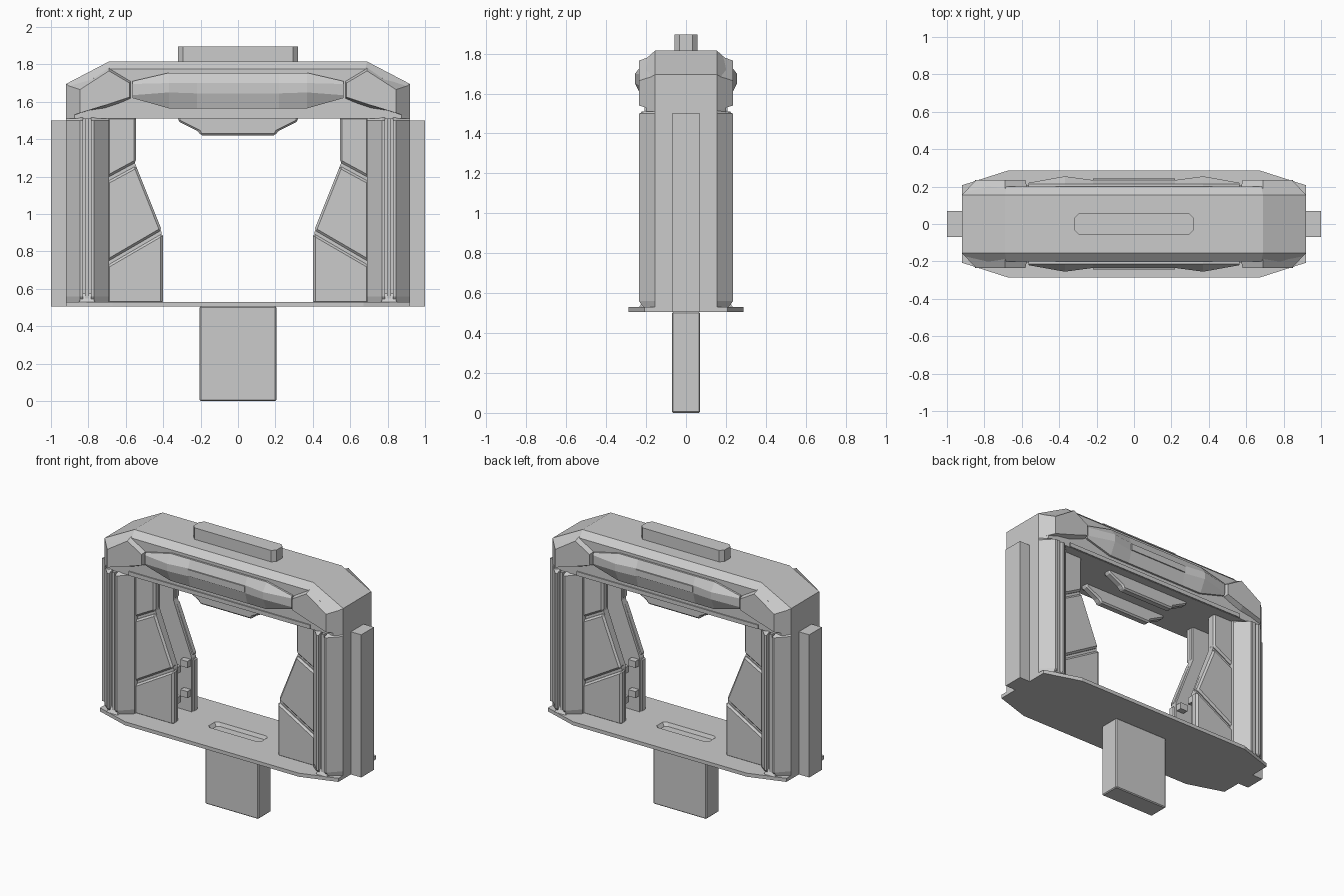
import bpy, bmesh

if "Cube" in bpy.data.objects:
    bpy.data.objects.remove(bpy.data.objects["Cube"])


def loft(name, rings, mirror="", bevel=0.0):
    """Skin equal-length rings of 3D points, cap both ends."""
    bm = bmesh.new()
    vs = [[bm.verts.new(p) for p in r] for r in rings]
    n = len(rings[0])
    for a, b in zip(vs, vs[1:]):
        for i in range(n):
            j = (i + 1) % n
            bm.faces.new((a[i], a[j], b[j], b[i]))
    bm.faces.new(vs[0])
    bm.faces.new(vs[-1])
    bmesh.ops.recalc_face_normals(bm, faces=bm.faces)
    me = bpy.data.meshes.new(name)
    bm.to_mesh(me)
    bm.free()
    ob = bpy.data.objects.new(name, me)
    bpy.context.collection.objects.link(ob)
    if bevel:
        m = ob.modifiers.new("bevel", 'BEVEL')
        m.width, m.segments = bevel, 1
    if mirror:
        m = ob.modifiers.new("mirror", 'MIRROR')
        m.use_axis = ('x' in mirror, 'y' in mirror, False)
    return ob


def xz(pts, y):
    return [(x, y, z) for x, z in pts]


def xy(pts, z):
    return [(x, y, z) for x, y in pts]


def box(name, x0, x1, y0, y1, z0, z1, mirror="", bevel=0.0):
    r = [(x0, y0), (x1, y0), (x1, y1), (x0, y1)]
    return loft(name, [xy(r, z0), xy(r, z1)], mirror, bevel)


def octa(x, y, cx, cy):
    """Rectangle of half size x, y with clipped corners."""
    q = [(x, y - cy), (x - cx, y)]
    right = [(x, -y + cy)] + q
    left = [(-a, b) for a, b in reversed(right)]
    return right + left + [(-x + cx, -y), (x - cx, -y)]


# Base plate with a tapered slot
o = octa(0.92, 0.287, 0.25, 0.08)
plate = loft("base_plate", [xy(o, 0.505), xy(o, 0.53)])
cutter = loft("slot_cutter", [xy(octa(0.17, 0.03, 0.03, 0.01), 0.48),
                              xy(octa(0.21, 0.055, 0.02, 0.02), 0.54)])
cutter.hide_render = True
cutter.hide_viewport = True
m = plate.modifiers.new("slot", 'BOOLEAN')
m.operation, m.object, m.solver = 'DIFFERENCE', cutter, 'EXACT'

# Stem, side plates, top handle
box("stem", -0.205, 0.205, -0.07, 0.07, 0, 0.506, bevel=0.006)
box("side_plate", 0.91, 1.0, -0.07, 0.07, 0.505, 1.5, "x")
h = octa(0.32, 0.057, 0.025, 0.025)
loft("top_handle", [xy(h, 1.80), xy(h, 1.895)])

# Columns with a vertical channel front and back
half = [(0.92, -0.155), (0.845, -0.235), (0.83, -0.235), (0.83, -0.19),
        (0.785, -0.19), (0.785, -0.235), (0.77, -0.235), (0.69, -0.155)]
section = half + [(x, -y) for x, y in reversed(half)]


def clamp(lim):
    return [(x, max(-lim, min(lim, y))) for x, y in section]


loft("column", [xy(clamp(0.215), 0.53), xy(section, 0.56), xy(section, 1.5),
                xy(clamp(0.2), 1.515), xy(clamp(0.2), 1.55)], "x")
box("channel_rod", 0.797, 0.818, -0.222, -0.18, 0.53, 1.51, "xy")
loft("column_foot", [xy([(0.765, -0.235), (0.85, -0.235), (0.85, -0.18), (0.765, -0.18)], 0.53),
                     xy([(0.785, -0.205), (0.83, -0.205), (0.83, -0.18), (0.785, -0.18)], 0.575)], "xy")


# Header beam, chamfered towards front and back
def arch(x, z_side, x_top, z_top):
    return [(x, 1.51), (x, z_side), (x_top, z_top),
            (-x_top, z_top), (-x, z_side), (-x, 1.51)]


big, small = arch(0.92, 1.695, 0.69, 1.815), arch(0.875, 1.67, 0.68, 1.775)
loft("header", [xz(small, -0.2), xz(big, -0.155), xz(big, 0.155), xz(small, 0.2)])

# Raised shoulders on the header corners
loft("shoulder", [
    xz([(0.565, 1.61), (0.565, 1.72), (0.69, 1.795), (0.92, 1.69), (0.92, 1.515), (0.72, 1.545)], -0.155),
    xz([(0.58, 1.625), (0.58, 1.70), (0.69, 1.765), (0.845, 1.665), (0.845, 1.54), (0.70, 1.585)], -0.235)], "xy")


# Faceted header panel, pinched at the middle
def panel_ring(x, y, bot, z1, z2, top):
    return [(x, -0.18, bot), (x, -0.213, bot), (x, -y, z1),
            (x, -y, z2), (x, -0.213, top), (x, -0.18, top)]


end = (0.22, 1.62, 1.635, 1.695, 1.71)
peak = (0.255, 1.565, 1.65, 1.70, 1.755)
mid = (0.235, 1.565, 1.645, 1.70, 1.755)
spec = [(-0.565, end), (-0.37, peak), (-0.22, mid), (0.22, mid), (0.37, peak), (0.565, end)]
loft("header_panel", [panel_ring(x, *s) for x, s in spec], "y")
box("panel_insert", -0.22, 0.22, -0.242, -0.2, 1.65, 1.695, "y")

# Lower lip of the header
box("header_lip", -0.7, 0.7, -0.208, -0.17, 1.512, 1.54, "y")

# Inner guard panels in three tiles over a recessed backing
tiles = {
    "guard_upper": [(0.70, 1.52), (0.545, 1.52), (0.545, 1.277), (0.70, 1.193)],
    "guard_middle": [(0.70, 1.173), (0.545, 1.257), (0.408, 0.914), (0.70, 0.744)],
    "guard_lower": [(0.70, 0.724), (0.402, 0.897), (0.402, 0.52), (0.70, 0.52)],
}
for name, pts in tiles.items():
    loft(name, [xz(pts, -0.14), xz(pts, -0.085)], "xy", 0.012)
back = [(0.70, 1.52), (0.55, 1.52), (0.55, 1.27), (0.41, 0.905), (0.41, 0.52), (0.70, 0.52)]
loft("guard_backing", [xz(back, -0.122), xz(back, -0.075)], "xy")
for i, z in enumerate((0.64, 0.85)):
    box("guard_bracket_%d" % i, 0.415, 0.47, -0.09, -0.035, z, z + 0.045, "xy")

# Hanging trapezoid guards under the header
trap = [(-0.32, 1.52), (-0.32, 1.495), (-0.21, 1.44), (-0.2, 1.42),
        (0.2, 1.42), (0.21, 1.44), (0.32, 1.495), (0.32, 1.52)]
loft("header_guard", [xz(trap, -0.14), xz(trap, -0.085)], "y", 0.01)
